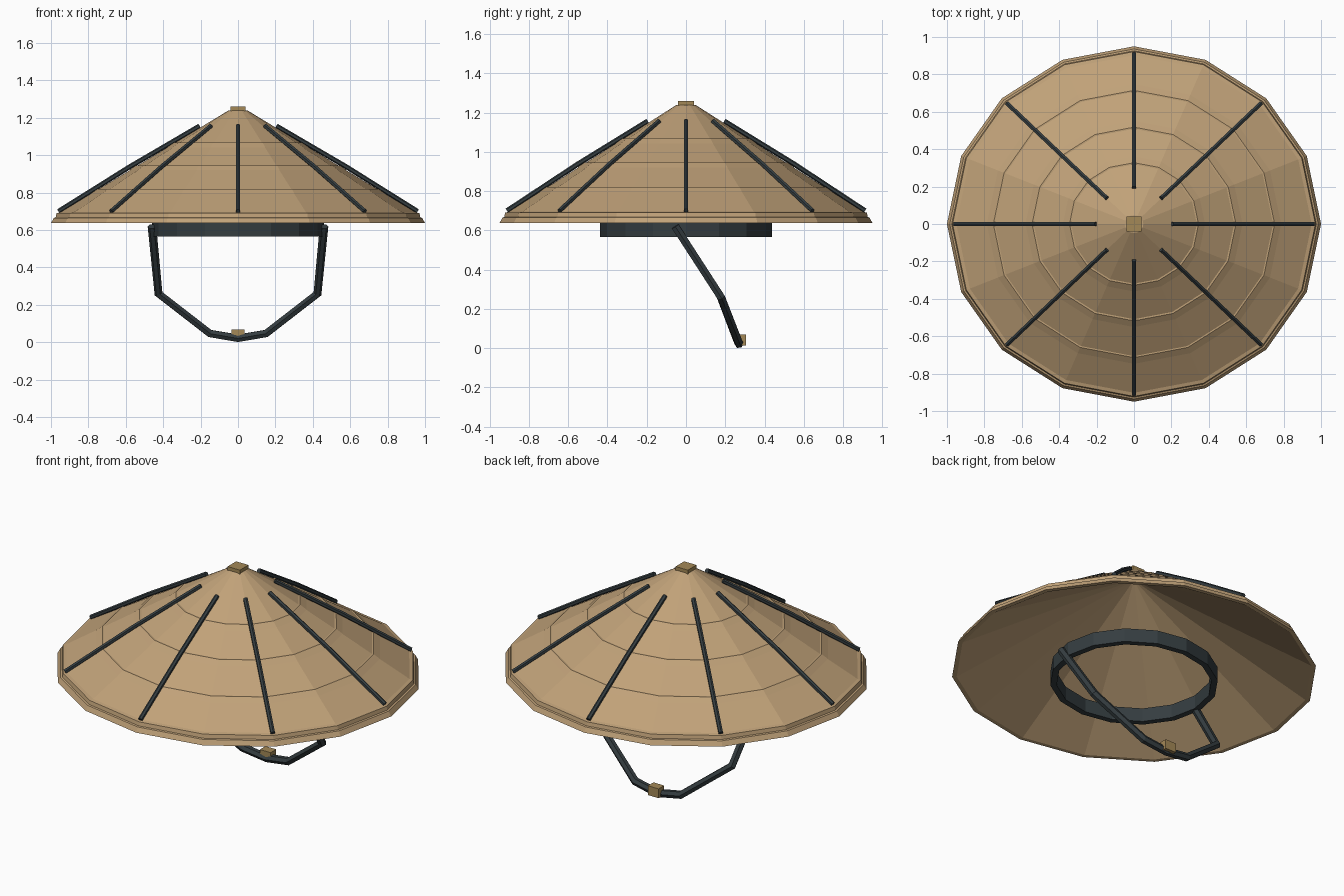
import bpy, bmesh, math
from mathutils import Vector

if "Cube" in bpy.data.objects:
    bpy.data.objects.remove(bpy.data.objects["Cube"], do_unlink=True)

SIDES, DEPTH = 16, 0.95   # facets around the hat, y squash of the oval


def material(name, rgb):
    m = bpy.data.materials.new(name)
    m.use_nodes = True
    m.diffuse_color = (*rgb, 1)
    m.node_tree.nodes["Principled BSDF"].inputs["Base Color"].default_value = (*rgb, 1)
    return m


straw = material("straw", (0.53, 0.36, 0.19))
slate = material("dark slate", (0.035, 0.047, 0.052))
brass = material("dull brass", (0.37, 0.25, 0.095))


def finish(name, bm, mat):
    bmesh.ops.recalc_face_normals(bm, faces=bm.faces)
    mesh = bpy.data.meshes.new(name)
    bm.to_mesh(mesh)
    bm.free()
    mesh.materials.append(mat)
    obj = bpy.data.objects.new(name, mesh)
    bpy.context.collection.objects.link(obj)
    return obj


def lathe(name, profile, mat, closed=True):
    """Spin a radius/height profile into a faceted oval solid."""
    bm = bmesh.new()
    verts = [bm.verts.new((r, 0, z)) for r, z in profile]
    pairs = list(zip(verts, verts[1:]))
    if closed:
        pairs.append((verts[-1], verts[0]))
    edges = [bm.edges.new(p) for p in pairs]
    bmesh.ops.spin(bm, geom=verts + edges, cent=(0, 0, 0), axis=(0, 0, 1),
                   angle=math.tau, steps=SIDES)
    bmesh.ops.remove_doubles(bm, verts=bm.verts, dist=0.0005)
    bmesh.ops.scale(bm, vec=(1, DEPTH, 1), verts=bm.verts)
    return finish(name, bm, mat)


def rod(name, points, radius, sides, mat):
    """Sweep a polygon along a path with mitred bends and capped ends."""
    pts = [Vector(p) for p in points]
    # The path lies nearly in a plane, so its normal is a stable reference
    side = (pts[1] - pts[0]).cross(pts[-1] - pts[0]).normalized()
    bm = bmesh.new()
    rings = []
    for i, p in enumerate(pts):
        before = (p - pts[max(i - 1, 0)]).normalized()
        after = (pts[min(i + 1, len(pts) - 1)] - p).normalized()
        t = (before + after).normalized()
        u = (side - t * side.dot(t)).normalized()
        v = t.cross(u)
        rings.append([bm.verts.new(p + radius * (u * math.cos(a) + v * math.sin(a)))
                      for a in (math.tau * (k + 0.5) / sides for k in range(sides))])
    for a, b in zip(rings, rings[1:]):
        for k in range(sides):
            n = (k + 1) % sides
            bm.faces.new((a[k], a[n], b[n], b[k]))
    bm.faces.new(rings[0])
    bm.faces.new(rings[-1])
    return finish(name, bm, mat)


def box(name, centre, size, mat):
    bm = bmesh.new()
    bmesh.ops.create_cube(bm, size=1)
    bmesh.ops.scale(bm, vec=size, verts=bm.verts)
    bmesh.ops.translate(bm, vec=centre, verts=bm.verts)
    return finish(name, bm, mat)


# Hollow cone with a stepped brim edge
lathe("hat_cone", [(0, 1.24), (0.05, 1.24), (0.95, 0.695), (0.97, 0.69),
                   (0.975, 0.668), (0.985, 0.665), (1.0, 0.637),
                   (0.975, 0.637), (0, 1.2)], straw, closed=False)

# Slightly raised woven bands around the cone
for i, (r, z) in enumerate([(0.345, 1.067), (0.545, 0.946), (0.752, 0.82)]):
    lathe(f"woven_band_{i + 1}", [(r - 0.02, z), (r, z), (r + 0.035, z - 0.025),
                                  (r - 0.02, z - 0.003)], straw)

# Eight ribs running down the cone
for i in range(8):
    a = math.tau * i / 8
    path = [(r * math.cos(a), r * DEPTH * math.sin(a), z)
            for r, z in [(0.205, 1.157), (0.58, 0.938), (0.96, 0.7)]]
    rod(f"rib_{i + 1}", path, 0.013, 6, slate)

# Head ring under the cone
lathe("head_band", [(0.46, 0.565), (0.46, 0.645), (0.425, 0.645), (0.425, 0.565)], slate)

# Chin strap, half path mirrored across x
half = [(0.46, -0.055, 0.62), (0.425, 0.178, 0.26), (0.15, 0.26, 0.047)]
strap = half + [(0, 0.27, 0.022)] + [(-x, y, z) for x, y, z in reversed(half)]
rod("chin_strap", strap, 0.023, 6, slate)

# Brass fittings
box("top_cap", (0, 0, 1.245), (0.08, 0.08, 0.03), brass)
box("strap_buckle", (0, 0.28, 0.041), (0.07, 0.052, 0.055), brass)
